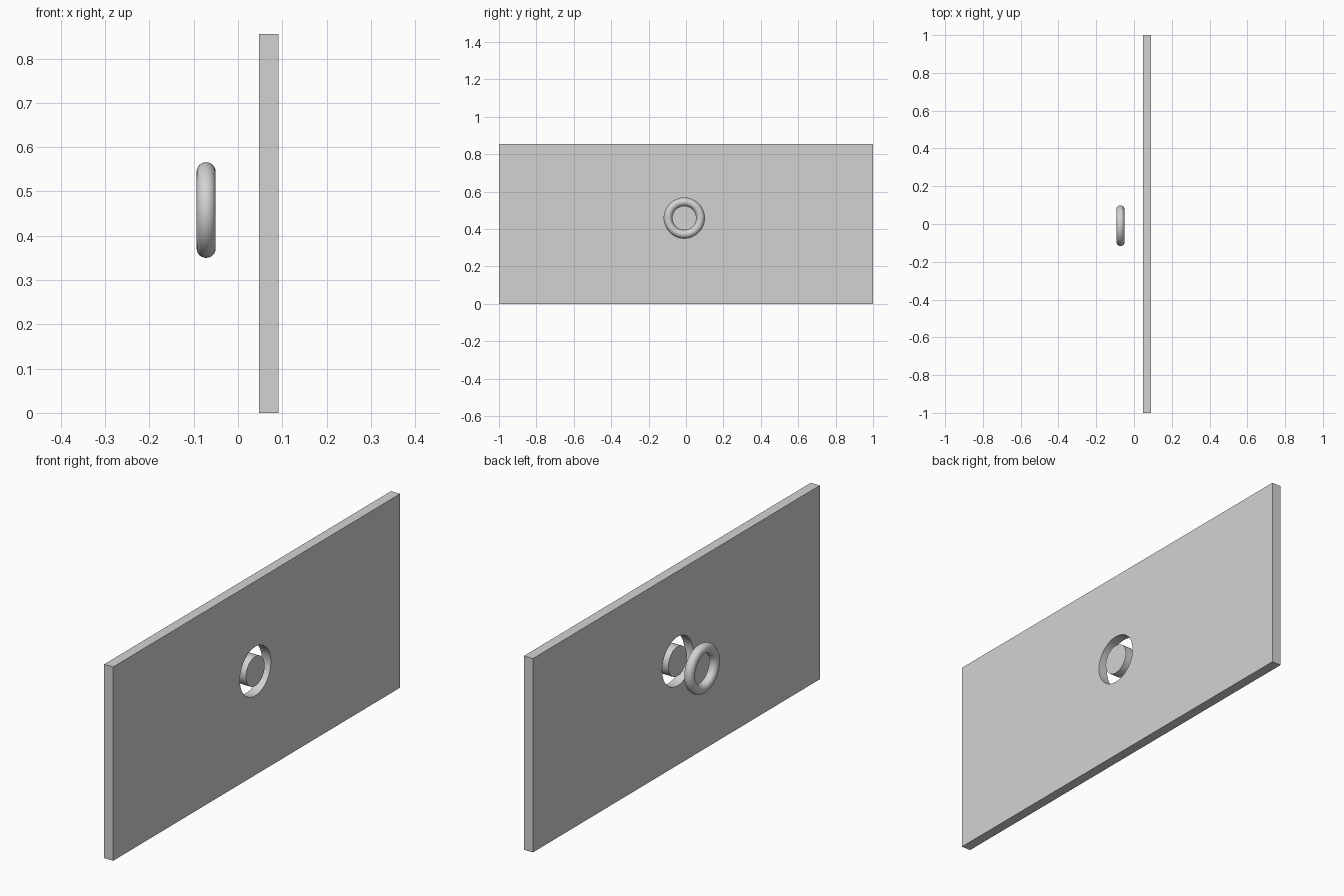
import bpy, math

if "Cube" in bpy.data.objects:
    bpy.data.objects.remove(bpy.data.objects["Cube"])

grey = bpy.data.materials.new("light grey")
grey.diffuse_color = (0.65, 0.65, 0.65, 1)
grey.use_nodes = True
grey.node_tree.nodes["Principled BSDF"].inputs["Base Color"].default_value = grey.diffuse_color

PANEL_X, THICK, HEIGHT = 0.069, 0.044, 0.855
RING_X, CY, CZ = -0.072, -0.009, 0.458
R_OUT, R_IN = 0.108, 0.065
TO_X = (0, math.pi / 2, 0)   # turn the z axis onto x


def finish(name, smooth=True):
    ob = bpy.context.object
    ob.name = name
    ob.data.materials.append(grey)
    bpy.ops.object.transform_apply(location=False, rotation=True, scale=True)
    if smooth:
        bpy.ops.object.shade_smooth_by_angle(angle=math.radians(30))
    return ob


def disc(name, radius, depth):
    bpy.ops.mesh.primitive_cylinder_add(vertices=64, radius=radius, depth=depth,
                                        location=(PANEL_X, CY, CZ), rotation=TO_X)
    return finish(name)


# upright panel
bpy.ops.mesh.primitive_cube_add(size=1, location=(PANEL_X, 0, HEIGHT / 2))
bpy.context.object.scale = (THICK, 2, HEIGHT)
panel = finish("panel", smooth=False)

# round opening cut through the panel
cutter = disc("opening_cutter", R_OUT, THICK * 3)
cutter.hide_render = True
cutter.hide_viewport = False
cutter.display_type = 'WIRE'
mod = panel.modifiers.new("opening", 'BOOLEAN')
mod.operation = 'DIFFERENCE'
mod.solver = 'EXACT'
mod.object = cutter
bpy.context.view_layer.objects.active = panel
bpy.ops.object.modifier_apply(modifier=mod.name)
bpy.data.objects.remove(cutter, do_unlink=True)

# plug left floating in the opening, leaving a ring-shaped slot
disc("centre_plug", R_IN, THICK)

# round ring standing off behind the slot
bpy.ops.mesh.primitive_torus_add(major_segments=64, minor_segments=24,
                                 major_radius=(R_OUT + R_IN) / 2,
                                 minor_radius=(R_OUT - R_IN) / 2,
                                 location=(RING_X, CY, CZ), rotation=TO_X)
finish("ring")
